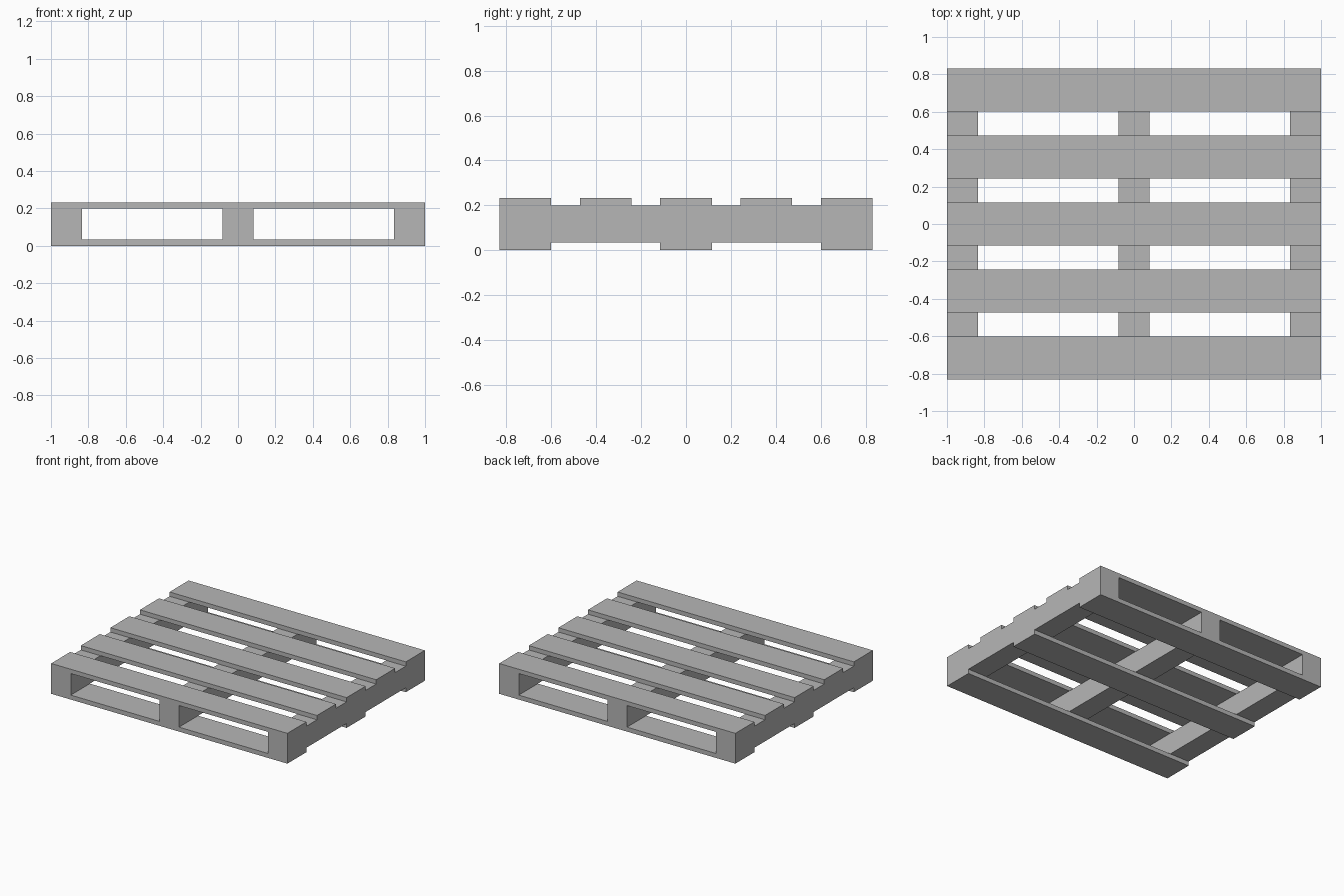
import bpy

if "Cube" in bpy.data.objects:
    bpy.data.objects.remove(bpy.data.objects["Cube"])

# Overall sizes
HALF_X, HALF_Y = 1.0, 0.831
BOARD_W = 0.23
Z_LOW, Z_HIGH, Z_TOP = 0.034, 0.199, 0.232
STRINGER_W = 0.166

wood = bpy.data.materials.new("plain_grey")
wood.diffuse_color = (0.47, 0.47, 0.47, 1.0)
wood.use_nodes = True
wood.node_tree.nodes["Principled BSDF"].inputs["Base Color"].default_value = wood.diffuse_color


def box(name, x, y, z):
    """Box spanning the (min, max) pairs x, y and z."""
    bpy.ops.mesh.primitive_cube_add(size=1, location=[(a + b) / 2 for a, b in (x, y, z)])
    ob = bpy.context.object
    ob.name = name
    ob.scale = [b - a for a, b in (x, y, z)]
    bpy.ops.object.transform_apply(location=False, rotation=False, scale=True)
    ob.data.materials.append(wood)
    return ob


def boards(name, count, z):
    """Evenly spaced boards running across the full width."""
    reach = HALF_Y - BOARD_W / 2
    for i in range(count):
        y = -reach + 2 * reach * i / (count - 1)
        box(f"{name}_{i + 1}", (-HALF_X, HALF_X),
            (y - BOARD_W / 2, y + BOARD_W / 2), z)


# Top deck and bottom deck
boards("top_board", 5, (Z_HIGH, Z_TOP))
boards("bottom_board", 3, (0.0, Z_LOW))

# Three stringers between the decks, running front to back
for side, label in ((-1, "left"), (0, "middle"), (1, "right")):
    cx = side * (HALF_X - STRINGER_W / 2)
    box(f"{label}_stringer", (cx - STRINGER_W / 2, cx + STRINGER_W / 2),
        (-HALF_Y, HALF_Y), (Z_LOW, Z_HIGH))
